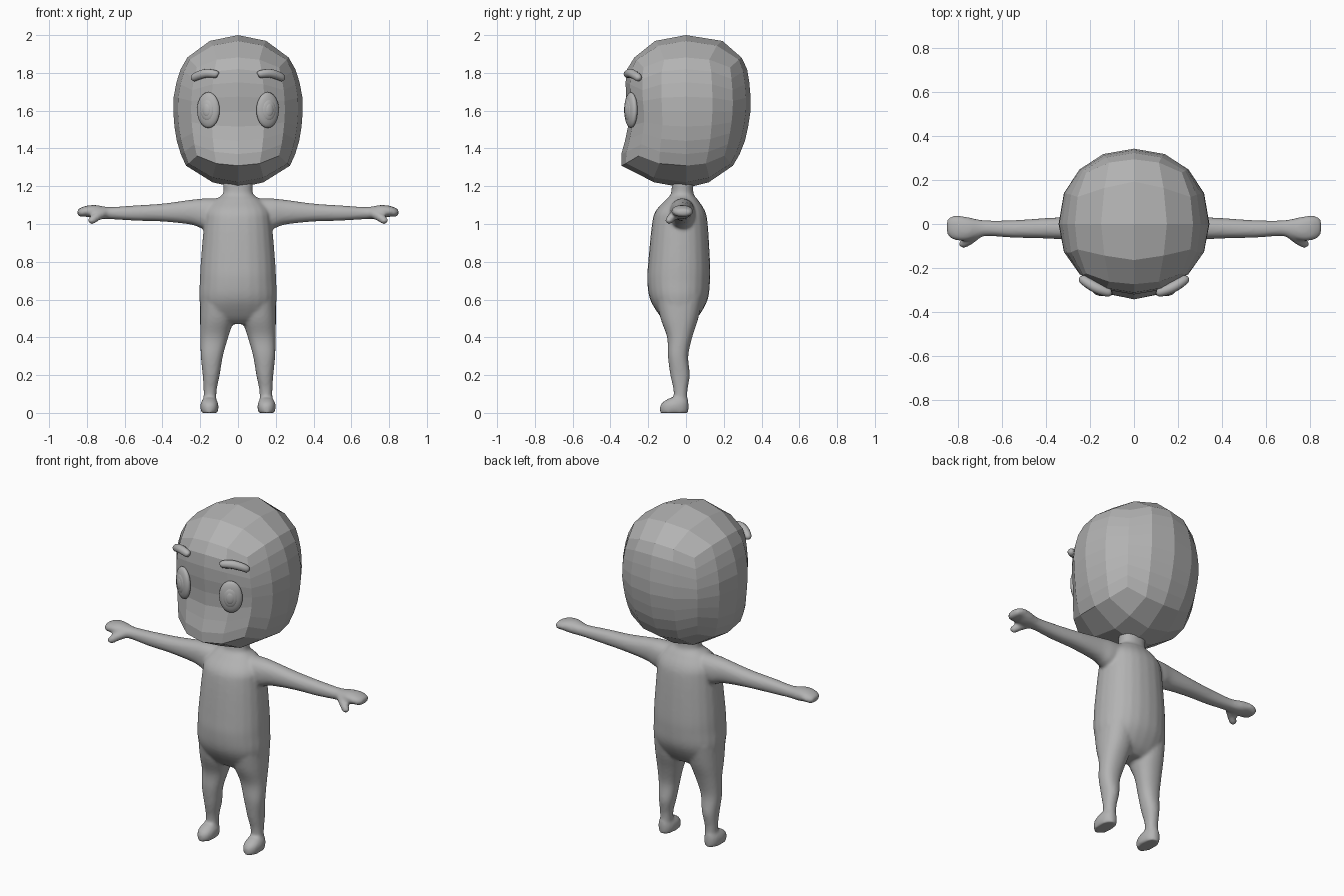
import bpy, bmesh, math
from mathutils import Vector, Matrix

if "Cube" in bpy.data.objects:
    bpy.data.objects.remove(bpy.data.objects["Cube"])

grey = bpy.data.materials.new("soft grey")
grey.diffuse_color = (0.45, 0.45, 0.45, 1)
grey.use_nodes = True
grey.node_tree.nodes["Principled BSDF"].inputs["Base Color"].default_value = grey.diffuse_color


def make(name, bm, smooth):
    bmesh.ops.recalc_face_normals(bm, faces=bm.faces)
    me = bpy.data.meshes.new(name)
    bm.to_mesh(me)
    bm.free()
    me.materials.append(grey)
    for p in me.polygons:
        p.use_smooth = smooth
    ob = bpy.data.objects.new(name, me)
    bpy.context.collection.objects.link(ob)
    return ob


def spline(rows, steps=4):
    """Catmull-Rom resampling of rows of numbers."""
    out = []
    for i in range(len(rows) - 1):
        a, b, c, d = (rows[max(i - 1, 0)], rows[i], rows[i + 1], rows[min(i + 2, len(rows) - 1)])
        for k in range(steps):
            t = k / steps
            out.append([0.5 * (2 * q + (r - p) * t + (2 * p - 5 * q + 4 * r - s) * t * t
                               + (3 * q - p - 3 * r + s) * t ** 3) for p, q, r, s in zip(a, b, c, d)])
    return out + [list(rows[-1])]


def skin(bm, rings):
    loops = [[bm.verts.new(p) for p in ring] for ring in rings]
    n = len(loops[0])
    for a, b in zip(loops, loops[1:]):
        for i in range(n):
            bm.faces.new((a[i], a[(i + 1) % n], b[(i + 1) % n], b[i]))
    bm.faces.new(loops[0])
    bm.faces.new(loops[-1])


def spow(v, e):
    return math.copysign(abs(v) ** e, v)


def loft(bm, rows, axis, side=1, n=24, e=0.9):
    """Rows: position along the axis, then min/max on the two other axes."""
    rings = []
    for t, a0, a1, b0, b1 in spline(rows):
        ring = []
        for i in range(n):
            g = 2 * math.pi * i / n
            a = (a0 + a1) / 2 + (a1 - a0) / 2 * spow(math.cos(g), e)
            b = (b0 + b1) / 2 + (b1 - b0) / 2 * spow(math.sin(g), e)
            ring.append((side * a, b, t) if axis == 'z' else (side * t, a, b))
        rings.append(ring)
    skin(bm, rings)


def tube(bm, rows, side=1, n=10):
    """Rows: x, y, z, radius."""
    pts = spline(rows)
    rings = []
    for i, p in enumerate(pts):
        d = Vector(pts[min(i + 1, len(pts) - 1)][:3]) - Vector(pts[max(i - 1, 0)][:3])
        u = d.cross(Vector((0, 1, 0.3))).normalized()
        v = d.cross(u).normalized()
        ring = []
        for k in range(n):
            g = 2 * math.pi * k / n
            q = Vector(p[:3]) + p[3] * (u * math.cos(g) + v * math.sin(g))
            ring.append((side * q.x, q.y, q.z))
        rings.append(ring)
    skin(bm, rings)


# Body: torso, limbs and thumbs fused into one skin
body = bmesh.new()
loft(body, [(0.47, -0.10, 0.10, -0.09, 0.02), (0.51, -0.18, 0.18, -0.135, 0.065),
            (0.60, -0.205, 0.205, -0.19, 0.115), (0.70, -0.202, 0.202, -0.205, 0.127),
            (0.80, -0.197, 0.197, -0.20, 0.127), (1.00, -0.18, 0.18, -0.18, 0.115),
            (1.07, -0.17, 0.17, -0.16, 0.10), (1.125, -0.125, 0.125, -0.11, 0.065),
            (1.16, -0.08, 0.08, -0.08, 0.04), (1.22, -0.08, 0.08, -0.075, 0.04)], 'z')
for s in (1, -1):
    # Leg
    loft(body, [(0.62, 0.01, 0.20, -0.16, 0.09), (0.50, 0.022, 0.201, -0.135, 0.065),
                (0.40, 0.052, 0.199, -0.10, 0.033), (0.30, 0.08, 0.197, -0.096, 0.012),
                (0.20, 0.097, 0.187, -0.083, 0.02), (0.12, 0.113, 0.182, -0.066, 0.008),
                (0.04, 0.115, 0.182, -0.066, 0.006)], 'z', s)
    # Foot
    loft(body, [(0.0, 0.108, 0.194, -0.137, 0.012), (0.03, 0.103, 0.199, -0.138, 0.014),
                (0.055, 0.107, 0.196, -0.125, 0.013), (0.08, 0.12, 0.182, -0.085, 0.008)], 'z', s)
    # Arm and mitten hand
    loft(body, [(0.08, -0.09, 0.05, 0.98, 1.135), (0.18, -0.085, 0.045, 0.975, 1.135),
                (0.25, -0.075, 0.035, 0.997, 1.128), (0.40, -0.066, 0.027, 1.013, 1.108),
                (0.55, -0.062, 0.017, 1.018, 1.098), (0.68, -0.055, 0.017, 1.026, 1.09),
                (0.75, -0.075, 0.03, 1.028, 1.10), (0.80, -0.075, 0.038, 1.038, 1.097),
                (0.835, -0.063, 0.032, 1.038, 1.085), (0.85, -0.04, 0.015, 1.05, 1.075)], 'x', s)
    # Thumb
    tube(body, [(0.71, -0.035, 1.06, 0.03), (0.745, -0.07, 1.04, 0.024),
                (0.775, -0.09, 1.018, 0.021), (0.787, -0.097, 1.008, 0.012)], s)
ob = make("body", body, True)
m = ob.modifiers.new("fuse", 'REMESH')
m.mode = 'VOXEL'
m.voxel_size = 0.009
m.use_smooth_shade = True
m = ob.modifiers.new("soften", 'SMOOTH')
m.factor = 0.5
m.iterations = 5

# Head: faceted cube-sphere shaped by height, half width, front and back depth
PROFILE = [(1.19, 0.0, 0.0, 0.0), (1.222, 0.14, 0.175, 0.125), (1.26, 0.215, 0.275, 0.20),
           (1.31, 0.277, 0.343, 0.25), (1.36, 0.30, 0.345, 0.28), (1.44, 0.324, 0.323, 0.312),
           (1.52, 0.337, 0.306, 0.33), (1.60, 0.343, 0.308, 0.342), (1.68, 0.34, 0.318, 0.342),
           (1.76, 0.324, 0.32, 0.334), (1.83, 0.30, 0.31, 0.322), (1.88, 0.27, 0.275, 0.295),
           (1.968, 0.155, 0.17, 0.20), (2.0, 0.0, 0.0, 0.0)]


def head_size(z):
    for a, b in zip(PROFILE, PROFILE[1:]):
        if z <= b[0]:
            t = max(0, (z - a[0]) / (b[0] - a[0]))
            return [p + (q - p) * t for p, q in zip(a[1:], b[1:])]
    return PROFILE[-1][1:]


head = bmesh.new()
bmesh.ops.create_cube(head, size=2)
bmesh.ops.subdivide_edges(head, edges=head.edges[:], cuts=3, use_grid_fill=True)
upright = [e for e in head.edges if abs(e.verts[0].co.z - e.verts[1].co.z) > 0.1]
bmesh.ops.subdivide_edges(head, edges=upright, cuts=1, use_grid_fill=True)
for v in head.verts:
    d = Vector([math.tan(c * math.pi / 4) for c in v.co]).normalized()
    z = 1.595 + 0.405 * d.z
    w, f, b = head_size(z)
    r = math.hypot(d.x, d.y) or 1
    cx, cy = spow(d.x / r, 0.93), spow(d.y / r, 0.93)
    v.co = (w * cx, (f if cy < 0 else b) * cy, z)
make("head", head, False)

# Face details, mirrored left and right
for s, tag in ((1, "left"), (-1, "right")):
    turn = Matrix.Rotation(s * math.radians(24), 4, 'Z')
    for part, out, size in (("eye", 0.0, (0.065, 0.026, 0.095)),
                            ("iris", 0.016, (0.040, 0.014, 0.058)),
                            ("pupil", 0.023, (0.024, 0.010, 0.036))):
        bm = bmesh.new()
        place = Matrix.Translation((s * 0.157, -0.292, 1.603)) @ turn @ Matrix.Translation((0, -out, 0))
        pole = Matrix.Rotation(math.radians(90), 4, 'X')
        bmesh.ops.create_uvsphere(bm, u_segments=24, v_segments=12, radius=1,
                                  matrix=place @ Matrix.Diagonal((*size, 1)) @ pole)
        make(tag + "_" + part, bm, True)
    bm = bmesh.new()
    tube(bm, [(0.105, -0.313, 1.79, 0.008), (0.115, -0.311, 1.793, 0.02),
              (0.165, -0.293, 1.798, 0.024), (0.21, -0.268, 1.786, 0.023),
              (0.235, -0.25, 1.772, 0.019), (0.243, -0.244, 1.766, 0.008)], s)
    make(tag + "_eyebrow", bm, True)
